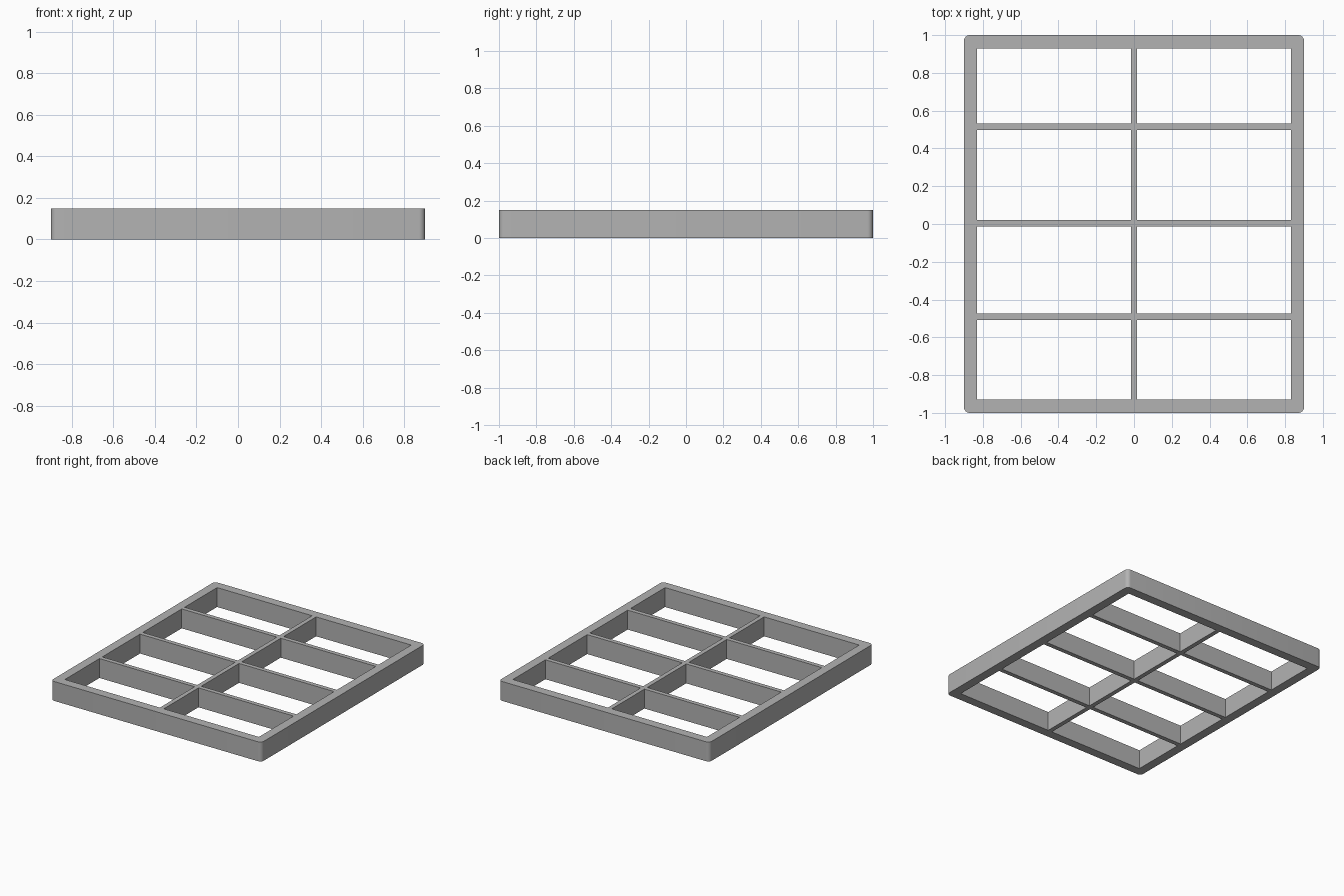
import bpy
import bmesh
from math import pi, cos, sin

cube = bpy.data.objects.get("Cube")
if cube:
    bpy.data.objects.remove(cube, do_unlink=True)

HEIGHT = 0.15
HALF_X, HALF_Y = 0.9, 1.0      # outer half sizes
RIM = 0.07                     # frame width
BAR = 0.034                    # divider thickness
RADIUS = 0.03                  # outer corner rounding
CROSS_BARS = (-0.49, 0.005, 0.515)

grey = bpy.data.materials.new("grey")
grey.use_nodes = True
colour = (0.45, 0.45, 0.45, 1)
grey.diffuse_color = colour
grey.node_tree.nodes["Principled BSDF"].inputs["Base Color"].default_value = colour


def rounded_outline(steps=6):
    """Outer outline, counter-clockwise, with rounded corners."""
    points = []
    for i, (sx, sy) in enumerate([(1, 1), (-1, 1), (-1, -1), (1, -1)]):
        for k in range(steps + 1):
            a = (i + k / steps) * pi / 2
            points.append((sx * (HALF_X - RADIUS) + RADIUS * cos(a),
                           sy * (HALF_Y - RADIUS) + RADIUS * sin(a)))
    return points


def rectangle(x0, x1, y0, y1):
    return [(x0, y0), (x1, y0), (x1, y1), (x0, y1)]


# Openings between the rim, the centre divider and the cross dividers
in_x, in_y = HALF_X - RIM, HALF_Y - RIM
y_edges = [-in_y]
for y in CROSS_BARS:
    y_edges += [y - BAR / 2, y + BAR / 2]
y_edges.append(in_y)
openings = [rectangle(x0, x1, y0, y1)
            for x0, x1 in ((-in_x, -BAR / 2), (BAR / 2, in_x))
            for y0, y1 in zip(y_edges[::2], y_edges[1::2])]

# Filled outline with holes, extruded to full height
bm = bmesh.new()
edges = []
for loop in [rounded_outline()] + openings:
    verts = [bm.verts.new((x, y, 0)) for x, y in loop]
    edges += [bm.edges.new((a, b)) for a, b in zip(verts, verts[1:] + verts[:1])]
bmesh.ops.triangle_fill(bm, use_beauty=True, use_dissolve=False,
                        edges=edges, normal=(0, 0, 1))
result = bmesh.ops.extrude_face_region(bm, geom=bm.faces[:], use_keep_orig=True)
top = [g for g in result["geom"] if isinstance(g, bmesh.types.BMVert)]
bmesh.ops.translate(bm, verts=top, vec=(0, 0, HEIGHT))
bmesh.ops.recalc_face_normals(bm, faces=bm.faces[:])

mesh = bpy.data.meshes.new("divided_frame")
bm.to_mesh(mesh)
bm.free()
mesh.materials.append(grey)
frame = bpy.data.objects.new("divided_frame", mesh)
bpy.context.collection.objects.link(frame)

# Smooth rounded corners, sharp edges elsewhere
bpy.ops.object.select_all(action='DESELECT')
frame.select_set(True)
bpy.context.view_layer.objects.active = frame
bpy.ops.object.shade_smooth_by_angle(angle=pi / 6)
